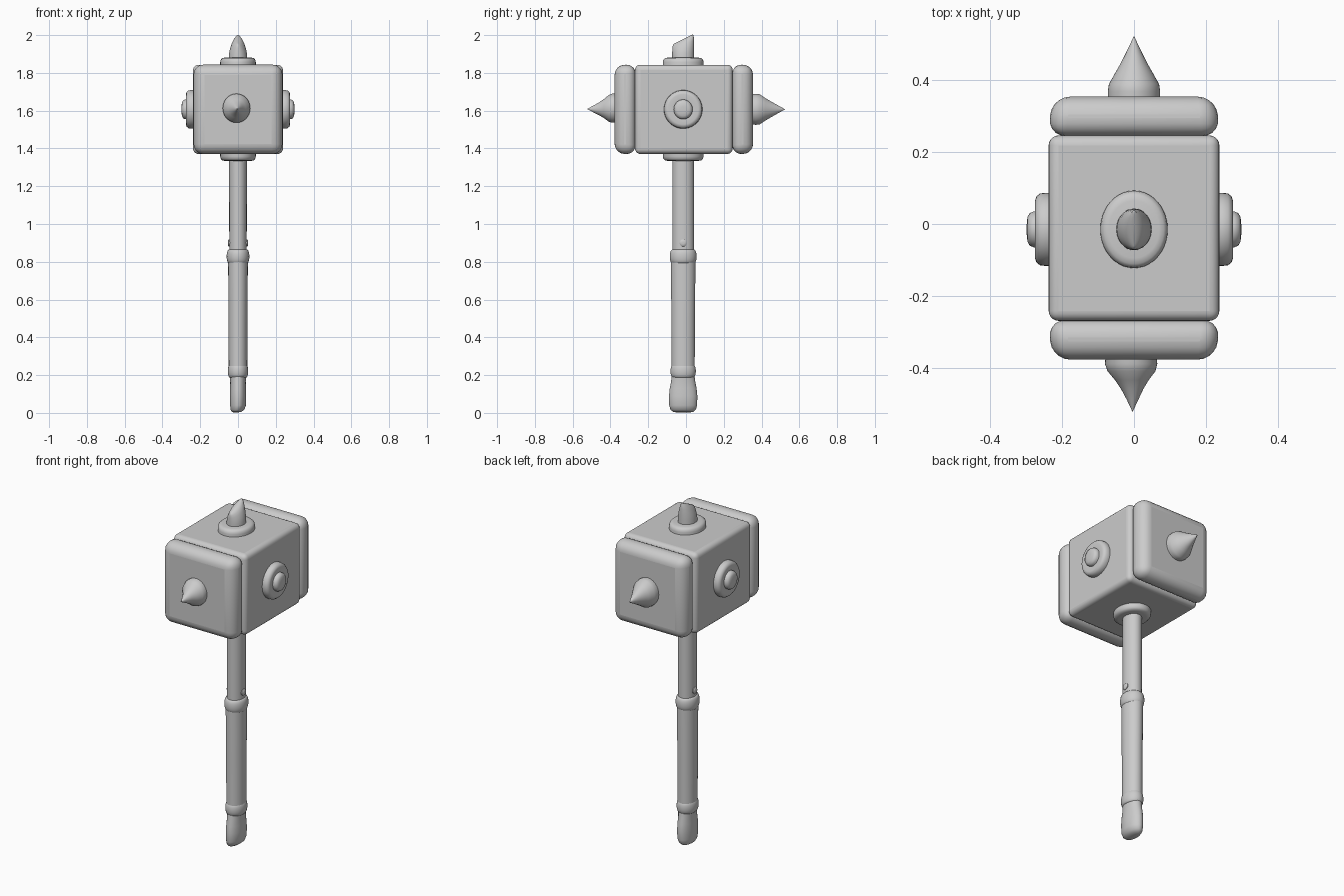
import bpy, bmesh, math
from mathutils import Vector

if "Cube" in bpy.data.objects:
    bpy.data.objects.remove(bpy.data.objects["Cube"])

CY, CZ = -0.015, 1.607   # handle axis in y, head centre in z


def finish(name, bm, angle=40):
    bmesh.ops.recalc_face_normals(bm, faces=bm.faces)
    me = bpy.data.meshes.new(name)
    bm.to_mesh(me)
    bm.free()
    ob = bpy.data.objects.new(name, me)
    bpy.context.collection.objects.link(ob)
    bpy.ops.object.select_all(action='DESELECT')
    ob.select_set(True)
    bpy.context.view_layer.objects.active = ob
    bpy.ops.object.shade_smooth_by_angle(angle=math.radians(angle))
    return ob


def loft(name, axis, rings, centre=(0, 0, 0), n=40, slant=0.0, angle=40):
    """Elliptic rings (t, radius a, radius b[, offset a, offset b]) along an axis."""
    bm = bmesh.new()
    loops = []
    for r in rings:
        t, ra, rb, oa, ob = (tuple(r) + (0, 0))[:5]
        loop = []
        for i in range(n):
            w = 2 * math.pi * i / n
            a, b = ra * math.cos(w) + oa, rb * math.sin(w) + ob
            s = t + slant * b * (t - rings[0][0])
            p = {'x': (s, a, b), 'y': (a, s, b), 'z': (a, b, s)}[axis]
            loop.append(bm.verts.new(Vector(p) + Vector(centre)))
        loops.append(loop)
    for A, B in zip(loops, loops[1:]):
        for i in range(n):
            j = (i + 1) % n
            bm.faces.new((A[i], A[j], B[j], B[i]))
    bm.faces.new(loops[0])
    bm.faces.new(loops[-1])
    return finish(name, bm, angle)


def block(name, y0, y1, hx, hz, bevel, taper=1.0, outer=0):
    """Rounded box from y0 to y1; the end on side 'outer' is narrowed by taper."""
    bm = bmesh.new()
    bmesh.ops.create_cube(bm, size=2)
    for v in bm.verts:
        k = taper if v.co.y * outer > 0 else 1
        v.co = (v.co.x * hx * k, (y0 + y1) / 2 + v.co.y * (y1 - y0) / 2,
                CZ + v.co.z * hz * (1 + k) / 2)
    inner = [e for e in bm.edges if outer and all(v.co.y * outer < abs(y0 + y1) / 2 for v in e.verts)]
    big = [e for e in bm.edges if e not in inner]
    bw = bm.edges.layers.float.new('bevel_weight_edge')
    for e in bm.edges:
        e[bw] = 0.35 if e in inner else 1.0
    ob = finish(name, bm)
    m = ob.modifiers.new('round', 'BEVEL')
    m.limit_method = 'WEIGHT'
    m.width, m.segments = bevel, 5
    return ob


# Head: middle block and two end caps
block('head_block', -0.27, 0.247, 0.238, 0.236, 0.028)
block('front_cap', -0.378, -0.267, 0.24, 0.239, 0.05, 0.95, -1)
block('back_cap', 0.245, 0.355, 0.24, 0.239, 0.05, 0.95, 1)

# Spikes on the two striking faces
spike = [(0.33, .072, .078), (0.37, .073, .082), (0.39, .07, .08), (0.42, .053, .06),
         (0.45, .036, .042), (0.48, .021, .025), (0.505, .009, .011), (0.523, .001, .001)]
loft('back_spike', 'y', spike, (0, 0, CZ), angle=60)
front = [(-0.35, .070, .076, -.008, .006), (-0.39, .073, .077, -.008, .006),
         (-0.41, .067, .07, -.007, .005), (-0.435, .047, .05, -.006, .004),
         (-0.46, .031, .034, -.005, .003), (-0.49, .016, .018, -.004, .002),
         (-0.522, .001, .001, -.004, .002)]
loft('front_spike', 'y', front, (0, 0, CZ), angle=60)

# Side discs, studs and handle pins, mirrored left and right
for side, s in (('left', -1), ('right', 1)):
    disc = [(.22, .1, .1), (.245, .102, .102), (.262, .1, .1), (.272, .092, .092),
            (.276, .08, .08), (.27, .05, .05)]
    stud = [(.25, .05, .052), (.28, .05, .052), (.291, .045, .047), (.297, .034, .035),
            (.299, .015, .015)]
    pin = [(.03, .019, .019), (.049, .019, .019), (.053, .014, .014), (.054, .006, .006)]
    for name, prof, z in (('disc', disc, CZ), ('stud', stud, CZ), ('pin', pin, 0.9)):
        loft(f'{side}_{name}', 'x', [(s * t, a, b) for t, a, b in prof], (0, CY, z))

# Collars above and below the head
for name, z, s in (('top_collar', 1.845, 1), ('bottom_collar', 1.37, -1)):
    loft(name, 'z', [(z + s * t, a, b) for t, a, b in
                     ((-.03, .094, .108), (.012, .094, .108), (.025, .091, .105),
                      (.033, .083, .096), (.036, .07, .08))], (0, CY, 0))

# Chisel-shaped top peg with a slanted end
peg = [(1.86, .05, .058), (1.9, .048, .058), (1.925, .043, .058), (1.95, .034, .057),
       (1.966, .025, .056), (1.976, .014, .053), (1.979, .004, .047)]
loft('top_peg', 'z', peg, (0, CY, 0), slant=4.2)

# Shaft, grip, rings and pommel
loft('shaft', 'z', [(0.75, .046, .057), (1.4, .047, .057)], (0, CY, 0))
loft('grip', 'z', [(0.2, .049, .061), (0.5, .05, .062), (0.78, .052, .065), (0.82, .052, .065)],
     (0, CY, 0))
for name, z, h, a, b in (('upper_ring', .828, .037, .06, .071), ('lower_ring', .221, .035, .054, .067)):
    prof = []
    for i in range(13):
        w = math.pi * (i / 12 - 0.5)
        k = 0.75 + 0.25 * math.cos(w) ** 0.8 if abs(math.cos(w)) > 1e-6 else 0.75
        prof.append((z + h * math.sin(w), a * k, b * k))
    loft(name, 'z', prof, (0, CY, 0), angle=60)
pommel = [(.002, .012, .035, -.012), (.006, .026, .054, -.007), (.017, .036, .067, -.003),
          (.04, .042, .074), (.09, .043, .075), (.13, .042, .071), (.165, .041, .064),
          (.2, .044, .06)]
loft('pommel', 'z', pommel, (0, CY, 0), angle=60)
